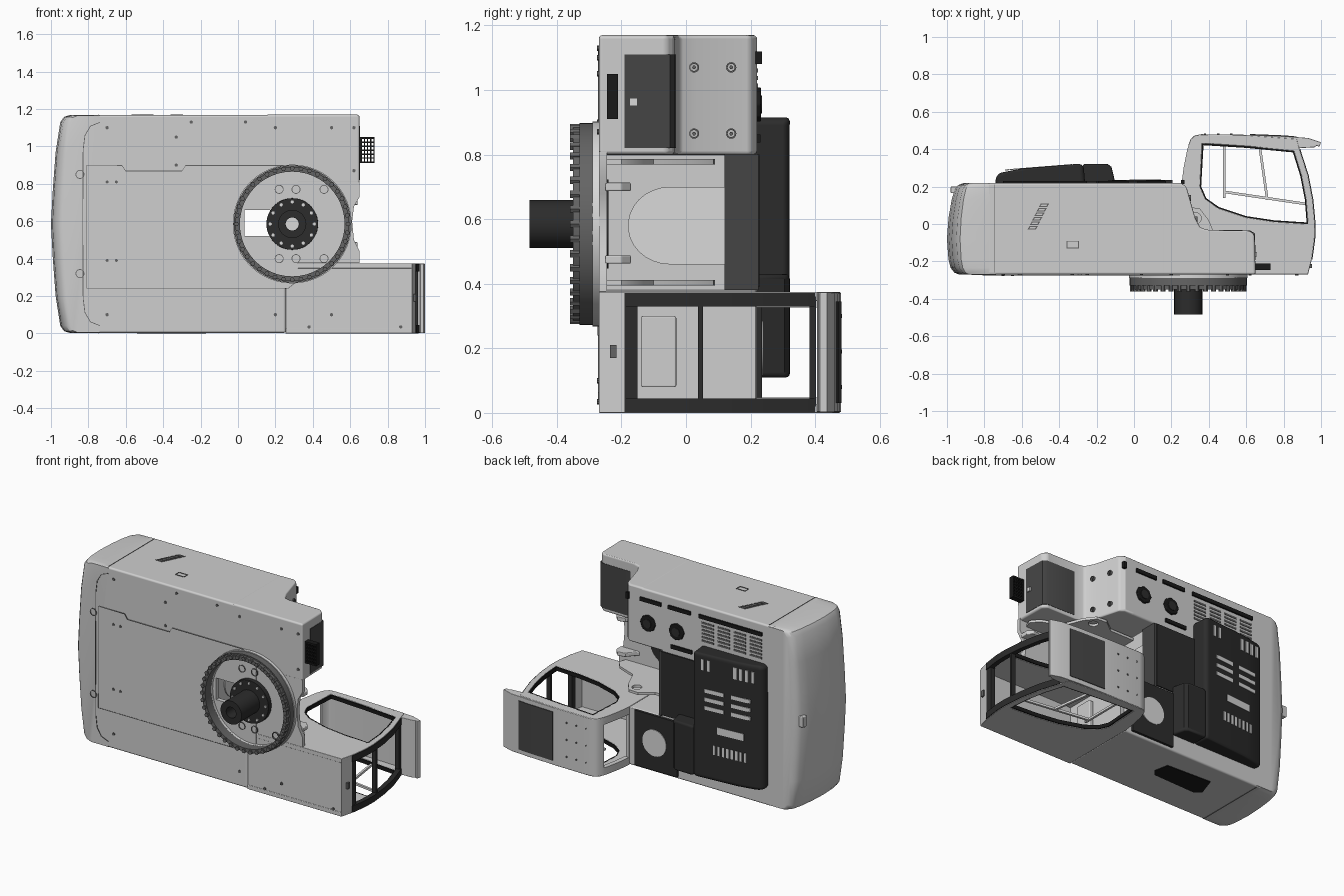
import bpy, bmesh, math
from mathutils import Matrix, Vector

if "Cube" in bpy.data.objects:
    bpy.data.objects.remove(bpy.data.objects["Cube"])

def material(name, v):
    m = bpy.data.materials.new(name)
    m.use_nodes = True
    m.diffuse_color = (v, v, v, 1)
    m.node_tree.nodes["Principled BSDF"].inputs["Base Color"].default_value = (v, v, v, 1)
    return m

LIGHT = material("light grey paint", 0.62)
PALE = material("pale grey metal", 0.7)
STEEL = material("steel grey", 0.13)
DARK = material("dark grey panel", 0.06)
COAL = material("charcoal plastic", 0.025)
BLACK = material("black", 0.01)

# Local profile axes for each extrusion direction
AXES = {"x": ((0, 1, 0), (0, 0, 1), (1, 0, 0)),
        "y": ((1, 0, 0), (0, 0, 1), (0, -1, 0)),
        "z": ((1, 0, 0), (0, 1, 0), (0, 0, 1))}

def finish(name, bm, mat):
    """Turn a bmesh into a smooth-shaded object that keeps sharp edges."""
    me = bpy.data.meshes.new(name)
    bmesh.ops.recalc_face_normals(bm, faces=bm.faces)
    bm.to_mesh(me)
    bm.free()
    me.materials.append(mat)
    me.shade_smooth()
    me.set_sharp_from_angle(angle=math.radians(32))
    ob = bpy.data.objects.new(name, me)
    bpy.context.collection.objects.link(ob)
    return ob

def prism(name, outlines, axis, a, b, mat, bevel=0.0, segments=3):
    """Extrude 2D outlines (first is outer, others holes) from a to b along an axis."""
    cu = bpy.data.curves.new(name, "CURVE")
    cu.dimensions, cu.fill_mode, cu.extrude = "2D", "BOTH", abs(b - a) / 2
    for pts in outlines:
        s = cu.splines.new("POLY")
        s.points.add(len(pts) - 1)
        s.use_cyclic_u = True
        for p, q in zip(s.points, pts):
            p.co = (q[0], q[1], 0, 1)
    tmp = bpy.data.objects.new(name + "_outline", cu)
    flat = bpy.data.meshes.new_from_object(tmp)
    bpy.data.objects.remove(tmp)
    basis = Matrix([Vector(v) for v in AXES[axis]]).transposed().to_4x4()
    mid = Vector([(a + b) / 2 if c == axis else 0 for c in "xyz"])
    flat.transform(Matrix.Translation(mid) @ basis)
    bm = bmesh.new()
    bm.from_mesh(flat)
    bpy.data.meshes.remove(flat)
    bmesh.ops.remove_doubles(bm, verts=bm.verts, dist=0.0001)
    for f in bm.faces:
        f.material_index = 0
    ob = finish(name, bm, mat)
    if bevel:
        m = ob.modifiers.new("Bevel", "BEVEL")
        m.width, m.segments, m.limit_method = bevel, segments, "ANGLE"
        m.angle_limit = math.radians(40)
        m.harden_normals = True
    return ob

def rect(u0, u1, v0, v1):
    return [(u0, v0), (u1, v0), (u1, v1), (u0, v1)]

def box(name, x, y, z, mat, bevel=0.0):
    return prism(name, [rect(*x, *y)], "z", z[0], z[1], mat, bevel)

def circle(u, v, r, n=48):
    return [(u + r * math.cos(2 * math.pi * i / n), v + r * math.sin(2 * math.pi * i / n)) for i in range(n)]

def ribbon(pts, t):
    """Thicken an open 2D path to its left by t."""
    off = []
    for i, p in enumerate(pts):
        d = (Vector(pts[min(i + 1, len(pts) - 1)]) - Vector(pts[max(i - 1, 0)])).normalized()
        off.append((p[0] - d.y * t, p[1] + d.x * t))
    return list(pts) + off[::-1]

# Main housing with the boom bay cut into its front
prism("engine_housing", [[(-.78, .003), (.256, .003), (.256, .378), (.02, .378), (.02, .8), (.2, .8), (.2, 1.168), (-.78, 1.168)]],
      "y", -.27, .22, LIGHT, .012)

# Counterweight lofted through layers that draw in towards top and bottom
tail = [(-.74, .003), (-.9, .003), (-.93, .012), (-.95, .04), (-.975, .2), (-.99, .4), (-1, .585)]
tail += [(x, 1.17 - z) for x, z in tail[-2::-1]]
bm = bmesh.new()
layers = []
for y, pull in ((-.27, .065), (-.26, .04), (-.235, .02), (-.19, .008), (-.08, 0), (.03, .008), (.13, .025), (.185, .042), (.208, .06), (.22, .09)):
    layers.append([bm.verts.new((x + pull * (-.74 - x) / .26, y, .585 + (z - .585) * (1 - .15 * max(0, pull - .03)))) for x, z in tail])
for lo, hi in zip(layers, layers[1:]):
    for i in range(len(tail)):
        j = (i + 1) % len(tail)
        bm.faces.new((lo[i], lo[j], hi[j], hi[i]))
bm.faces.new(layers[0])
bm.faces.new(layers[-1])
finish("counterweight", bm, LIGHT)
prism("counterweight_groove", [ribbon([(-.74, 1.13), (-.79, 1.11), (-.82, 1.06), (-.83, .98), (-.832, .6), (-.83, .19), (-.82, .11), (-.79, .06), (-.74, .04)], .004)],
      "y", -.2725, -.266, STEEL)
for z in (1.168, .002):
    box("side_seam", (-.745, -.742), (-.26, .21), (z - .002, z + .002), STEEL)
box("tail_latch", (-.98, -.945), (.165, .2), (.56, .63), LIGHT, .005)

# Belly plates and fittings
hatch_hole = rect(.035, .17, .52, .66)
prism("base_plate", [[(0, .376), (.65, .376), (.65, .44), (.62, .5), (.61, .6), (.62, .68), (.65, .73), (.65, .81), (0, .81)],
      hatch_hole], "y", -.27, -.245, LIGHT)
belly = [(.3, .9), (-.28, .9), (-.3, .87), (-.6, .87), (-.62, .9), (-.81, .9), (-.81, .24), (.27, .24), (.32, .28)]
prism("belly_panel", [belly + [(.32, .9)], hatch_hole], "y", -.273, -.268, LIGHT)
prism("belly_panel_edge", [ribbon(belly, .004)], "y", -.2745, -.268, STEEL)
for z in (.32, .85):
    prism("belly_plug", [circle(-.845, z, .024, 20), circle(-.845, z, .02, 20)], "y", -.274, -.262, STEEL)
for x in (-.7, .2, .5):
    for z in (.1, 1.1):
        prism("belly_bolt", [circle(x, z, .009, 10)], "y", -.275, -.268, STEEL)
for x in (-.7, -.65):
    for z in (.39, .81):
        prism("belly_bolt", [circle(x, z, .008, 10)], "y", -.278, -.268, STEEL)
for x, z in ((-.33, 1.05), (-.33, .9), (-.25, 1.13), (.04, 1.13), (.62, 1.1), (.62, .87), (.38, .035), (.87, .035)):
    prism("belly_bolt", [circle(x, z, .009, 10)], "y", -.275, -.266, STEEL)

# Tool box with a step tread and front locker
step = [(.15, -.27), (.65, -.27), (.645, -.06), (.62, -.036), (.4, -.032), (.355, -.02), (.328, .03), (.28, .2), (.25, .22), (.15, .22)]
prism("tool_box", [step], "z", .8, 1.17, LIGHT, .012)
prism("tool_box_tread", [ribbon([(.651, -.19), (.646, -.05), (.62, -.034), (.42, -.031)], .006)], "z", .82, 1.11, DARK)
box("locker_latch", (.648, .658), (-.175, -.15), (.95, .975), PALE)
for y, x in ((.025, .331), (.14, .298)):
    for z in (.865, 1.07):
        prism("tool_box_bolt", [circle(y, z, .016, 16), circle(y, z, .011, 16)], "x", x - .02, x + .008, STEEL)
        prism("tool_box_bolt_head", [circle(y, z, .006, 6)], "x", x - .02, x + .008, STEEL)
prism("access_step", [rect(.65, .73, .91, 1.05)] + [rect(.662 + .017 * i, .673 + .017 * i, .92 + .021 * j, .934 + .021 * j)
      for i in range(4) for j in range(6)], "y", -.245, -.21, BLACK)

# Boom bay walls and mounting plates
box("bay_upper_panel", (.02, .035), (.12, .225), (.38, .8), DARK)
box("bay_wall", (.018, .026), (-.27, .12), (.378, .8), LIGHT)
prism("bay_round_cover", [[(.12, .46)] + [(-.05 + .13 * math.cos(a), .58 + .12 * math.sin(a))
      for a in [math.radians(270 - 12 * i) for i in range(16)]] + [(.12, .7)]], "x", .022, .033, PALE)
lug = [(.03, -.25), (.6, -.25), (.62, -.2), (.58, -.15), (.45, -.1), (.4, .02), (.35, .085), (.28, .09), (.2, .03), (.03, .03)]
for z in (.395, .77):
    prism("boom_plate", [lug, circle(.33, .03, .03, 20)], "z", z, z + .016, LIGHT)
for z in (.475, .7):
    prism("boom_foot", [[(.5, -.25), (.64, -.25), (.64, -.2), (.61, -.17), (.56, -.18)]], "z", z - .013, z + .013, LIGHT, .005)

# Swing ring with bolts, and the centre swivel
CX, CZ = .29, .585
prism("swing_seat", [circle(CX, CZ, .318), circle(CX, CZ, .28)], "y", -.29, -.25, PALE)
prism("swing_ring", [circle(CX, CZ, .313, 64), circle(CX, CZ, .28, 64)], "y", -.33, -.285, STEEL)
prism("swing_ring_lip", [circle(CX, CZ, .304, 64), circle(CX, CZ, .28, 64)], "y", -.35, -.33, STEEL)
for i in range(40):
    a = 2 * math.pi * i / 40
    prism("swing_ring_bolt", [circle(CX + .298 * math.cos(a), CZ + .298 * math.sin(a), .013, 6)], "y", -.36, -.33, STEEL)
for x in (.22, .31, .46):
    for z in (.4, .77):
        prism("belly_port", [circle(x, z, .024, 20), circle(x, z, .02, 20)], "y", -.278, -.268, STEEL)
prism("swivel_flange", [circle(CX, CZ, .138)], "y", -.3, -.24, COAL, .006)
prism("swivel_tube", [circle(CX, CZ, .075), circle(CX, CZ, .035)], "y", -.485, -.29, COAL)
prism("swivel_core", [circle(CX, CZ, .035)], "y", -.4, -.29, PALE)
for i in range(12):
    a = 2 * math.pi * i / 12
    prism("swivel_bolt", [circle(CX + .118 * math.cos(a), CZ + .118 * math.sin(a), .009, 8)], "y", -.307, -.295, PALE)

# Engine hood with light slots, and its lower front end
prism("engine_hood", [[(-.74, .2), (-.74, .26), (-.71, .275), (-.6, .297), (-.27, .323), (-.26, .2)]], "z", .11, .915, COAL, .025)
prism("hood_front", [[(-.275, .2), (-.275, .322), (-.14, .32), (-.12, .305), (-.095, .2)]], "z", .11, .43, COAL, .015)

def hood_slot(x, z, w, h):
    y, s = .323 + .079 * (x + .27), .079 * w / 2
    prism("hood_slot", [[(x - w / 2, y - s - .004), (x + w / 2, y + s - .004), (x + w / 2, y + s + .002), (x - w / 2, y - s + .002)]],
          "z", z - h / 2, z + h / 2, PALE)

for x in (-.34, -.38):
    hood_slot(x, .845, .018, .07)
for i in range(4):
    hood_slot(-.56 - .04 * i, .84, .022, .075)
for x in (-.42, -.6):
    for z in (.57, .625, .68):
        hood_slot(x, z, .13, .024)
hood_slot(-.53, .44, .18, .045)
for i in range(8):
    hood_slot(-.42 - .03 * i, .31, .015, .06)

# Deck panels, fans, slots and louvres
box("deck_panel", (-.28, .02), (.215, .228), (.39, .8), COAL)
box("radiator_plate", (-.1, .205), (.21, .235), (.02, .375), COAL)
prism("radiator_disc", [circle(.06, .2, .085)], "y", .23, .239, PALE)
for x in (.115, -.09):
    prism("deck_fan", [circle(x, .955, .054, 8)], "y", .21, .232, BLACK, .005)
    prism("deck_fan_hub", [circle(x, .955, .028, 16)], "y", .23, .236, COAL)
for x0, x1, z in ((.02, .17, 1.1), (-.19, -.03, 1.1), (-.7, -.25, 1.1), (-.2, -.05, .85)):
    box("deck_slot", (x0, x1), (.215, .23), (z - .012, z + .012), BLACK)
for i in range(4):
    for j in range(6):
        x, z = -.31 - .115 * i, .945 + .023 * j
        box("deck_louvre", (x - .043, x + .043), (.215, .223), (z - .006, z + .006), STEEL)

# Side grilles and hatch
for i in range(6):
    x, y = -.57 + .012 * i, -.02 + .024 * i
    slat = [(x, y - .01), (x + .045, y - .01), (x + .057, y + .01), (x + .012, y + .01)]
    slit = [(x + .009, y - .005), (x + .04, y - .005), (x + .047, y + .005), (x + .017, y + .005)]
    prism("side_louvre", [slat, slit], "z", 1.163, 1.171, STEEL)
prism("side_hatch", [rect(-.36, -.295, -.13, -.09), rect(-.356, -.299, -.126, -.094)], "z", 1.163, 1.171, STEEL)
prism("left_vent", [[(-.54, -.03), (-.5, -.065), (-.2, -.055), (-.17, -.02), (-.19, .075), (-.5, .09)]], "z", -.001, .006, BLACK)

# Cab: two side frames joined by strips
front = [(.93, -.27), (.95, -.19), (.965, -.08), (.967, 0), (.955, .13), (.93, .26), (.885, .4)]
rear = [(.305, .455), (.285, .4), (.265, .3), (.255, .22)]
side = front + [(.87, .455), (.6, .475), (.36, .478), (.325, .473)] + rear + [(.255, -.27)]
window = [(.365, .43), (.6, .415), (.855, .39), (.895, .26), (.92, .13), (.93, 0), (.75, .012), (.6, .035), (.45, .085), (.38, .135), (.352, .2)]
inner = [(.64 + (x - .64) * .975, .21 + (y - .21) * .96) for x, y in window]
for z in (0, .347):
    prism("cab_side", [side, window], "z", z, z + .028, LIGHT, .004, 2)
    prism("cab_window_trim", [window, inner], "z", z + .003, z + .027, BLACK)
    prism("windscreen_post", [ribbon([(x + .004, y) for x, y in front[1:]], .03)], "z", z - .017 if z else .003, z + .025 if z else .045, COAL)
    prism("rear_post", [ribbon(rear, .03)], "z", z - (.02 if z else 0), z + (.028 if z else .048), LIGHT)
for x, lo, hi in ((.95, -.19, -.15), (.963, .037, .052), (.885, .383, .402)):
    box("windscreen_crossbar", (x - .03, x), (lo, hi), (.02, .36), COAL)
prism("cab_nose", [ribbon(front[:2], .03)], "z", .01, .37, LIGHT)
box("cab_floor", (.26, .93), (-.268, -.235), (.01, .37), LIGHT)
box("cab_back_wall", (.257, .28), (-.26, .215), (.01, .37), LIGHT)
box("cab_console", (.28, .31), (-.14, -.03), (.08, .3), LIGHT, .006)
prism("cab_roof", [ribbon([(1, .437), (.93, .46), (.8, .47), (.6, .477), (.36, .48), (.325, .474), (.303, .455), (.29, .42)], .025)],
      "z", .002, .373, LIGHT, .003, 2)
prism("roof_visor", [[(.87, .405), (.965, .41), (1, .437), (.93, .455), (.87, .46)]], "z", .002, .373, LIGHT, .003, 2)
prism("roof_hatch", [ribbon([(.87, .468), (.8, .474), (.62, .481)], .006)], "z", .03, .345, DARK)
for i in range(3):
    for z in (.08, .19, .3):
        prism("roof_bolt", [circle(.38 + .07 * i, z, .006, 8)], "y", .47, .483, STEEL)

# Door window bars and small fittings
for pts in ([(.49, .14), (.49, .42)], [(.72, .13), (.68, .41)], [(.48, .165), (.92, .1)]):
    prism("door_bar", [ribbon(pts, .014)], "z", .006, .02, PALE)
box("nose_latch", (.935, .952), (-.235, -.215), (.17, .21), STEEL)
box("grab_handle", (.25, .27), (.215, .235), (1.08, 1.12), BLACK)
